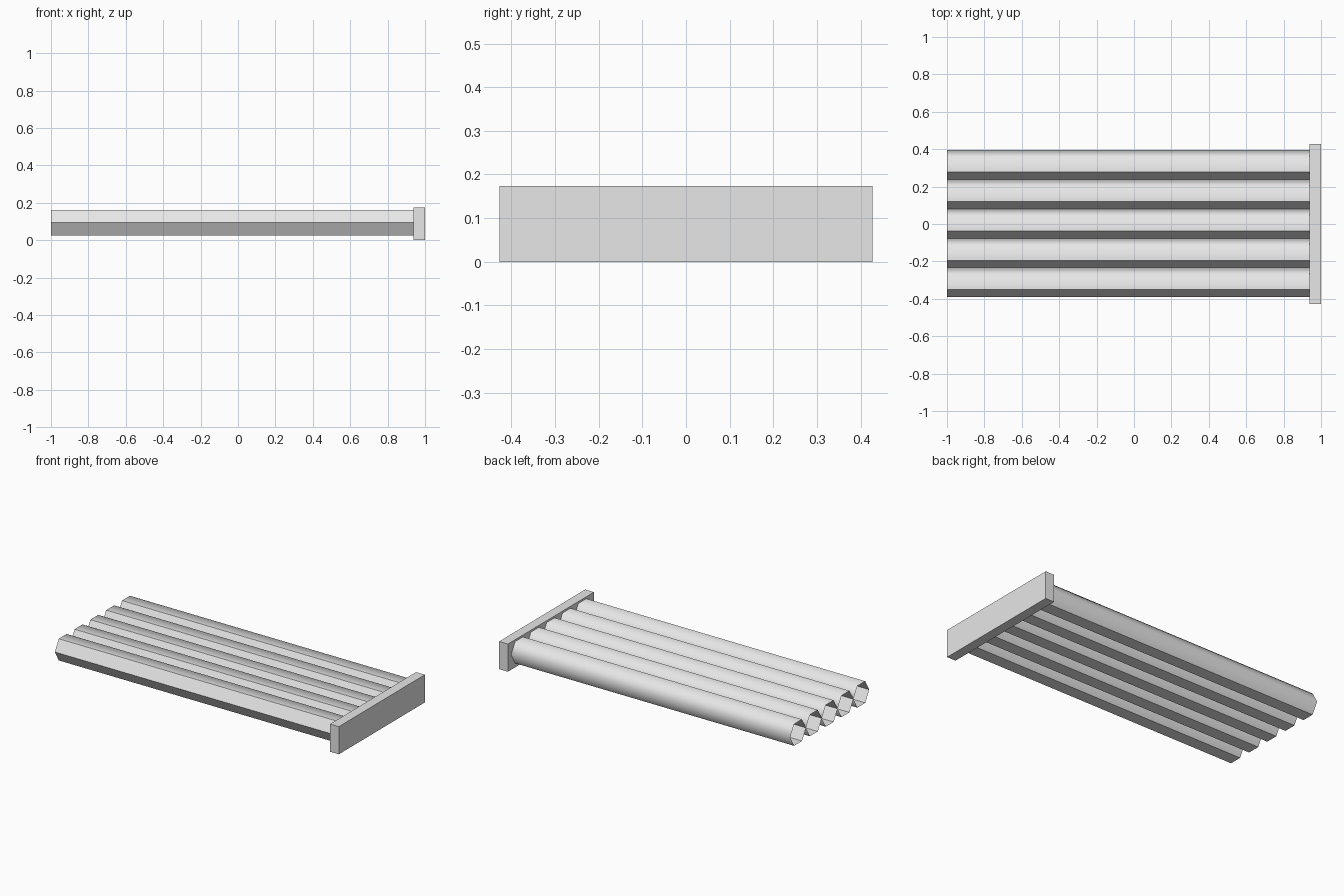
import bpy, bmesh, math

cube = bpy.data.objects.get("Cube")
if cube:
    bpy.data.objects.remove(cube, do_unlink=True)

grey = bpy.data.materials.new("light_grey")
grey.use_nodes = True
colour = (0.8, 0.8, 0.8, 1)
grey.diffuse_color = colour
grey.node_tree.nodes["Principled BSDF"].inputs["Base Color"].default_value = colour


def add_object(name, bm):
    mesh = bpy.data.meshes.new(name)
    bm.to_mesh(mesh)
    bm.free()
    mesh.materials.append(grey)
    obj = bpy.data.objects.new(name, mesh)
    bpy.context.collection.objects.link(obj)
    return obj


# End plate: a flat upright slab
plate_x, plate_height, plate_depth = 0.939, 0.174, 0.854
bm = bmesh.new()
bmesh.ops.create_cube(bm, size=1)
for v in bm.verts:
    v.co.x = 1 if v.co.x > 0 else plate_x
    v.co.y *= plate_depth
    v.co.z = plate_height if v.co.z > 0 else 0
add_object("end_plate", bm)

# Open hexagonal tubes, side by side
radius, tube_z, count = 0.0785, 0.094, 5


def hex_tube(name, y):
    bm = bmesh.new()
    rings = []
    for x in (-1, plate_x):
        angles = [math.radians(60 * i) for i in range(6)]
        rings.append([bm.verts.new((x, y + radius * math.cos(a),
                                    tube_z + radius * math.sin(a))) for a in angles])
    near, far = rings
    for i in range(6):
        j = (i + 1) % 6
        face = bm.faces.new((near[i], near[j], far[j], far[i]))
        face.smooth = True
    bmesh.ops.recalc_face_normals(bm, faces=bm.faces[:])
    # Rounded shading on the top and back, crisp edges elsewhere
    for i in range(2, 6):
        bm.edges.get((near[i], far[i])).smooth = False
    # Normals point away from the tube axis
    bm.normal_update()
    first = bm.faces[:][0]
    if first.normal.y < 0:
        bmesh.ops.reverse_faces(bm, faces=bm.faces[:])
    add_object(name, bm)


for n in range(count):
    hex_tube(f"tube_{n + 1}", 0.002 + (n - (count - 1) / 2) * 2 * radius)
